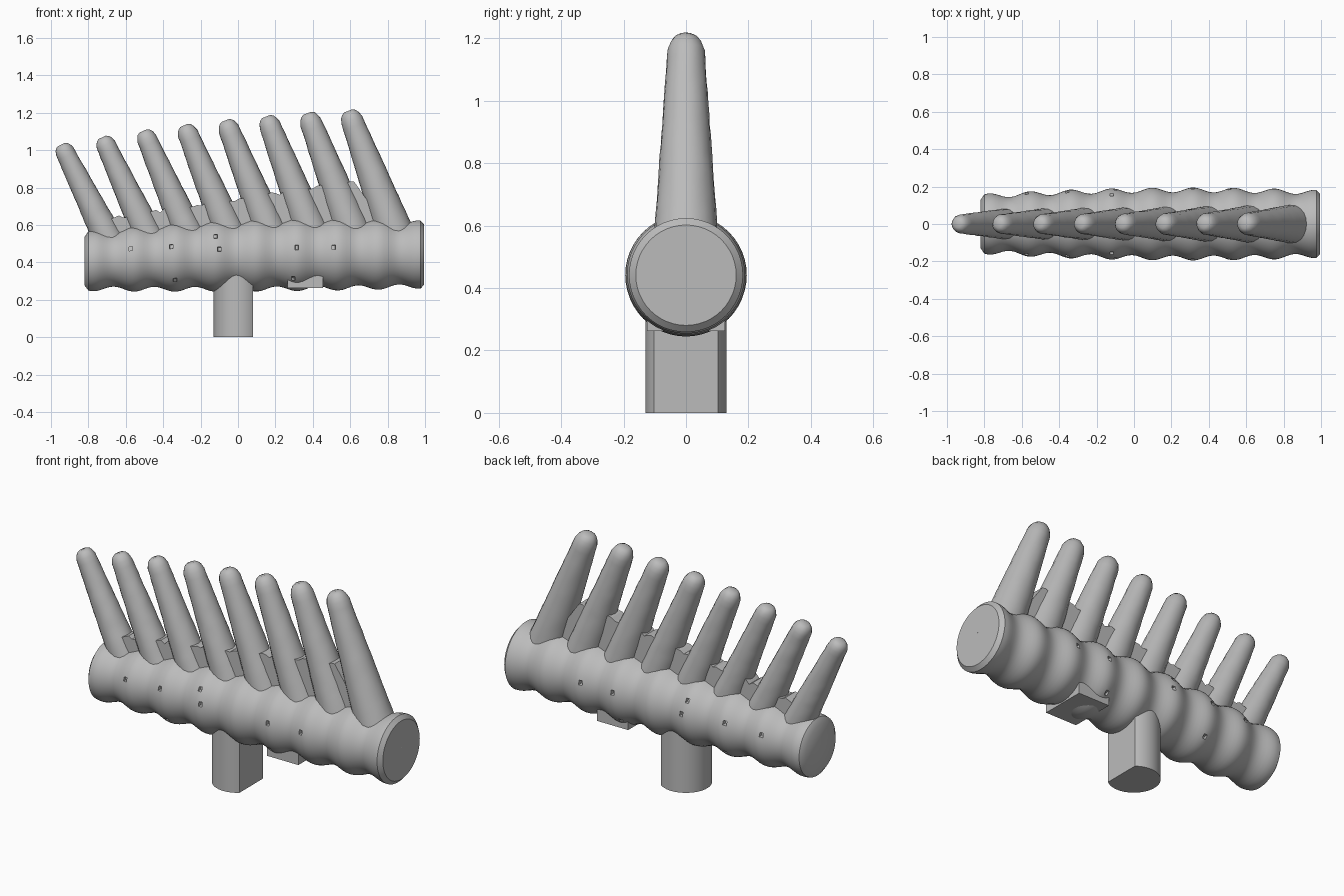
import bpy, bmesh, math, random
from mathutils import Vector

random.seed(4)
if "Cube" in bpy.data.objects:
    bpy.data.objects.remove(bpy.data.objects["Cube"], do_unlink=True)

grey = bpy.data.materials.new("plain grey")
grey.use_nodes = True
COLOR = (0.5, 0.5, 0.5, 1)
grey.diffuse_color = COLOR
grey.node_tree.nodes["Principled BSDF"].inputs["Base Color"].default_value = COLOR


def finish(name, bm, smooth_angle=40):
    """Turn a bmesh into a named, coloured object."""
    bmesh.ops.recalc_face_normals(bm, faces=bm.faces)
    mesh = bpy.data.meshes.new(name)
    bm.to_mesh(mesh)
    bm.free()
    mesh.materials.append(grey)
    obj = bpy.data.objects.new(name, mesh)
    bpy.context.collection.objects.link(obj)
    bpy.ops.object.select_all(action="DESELECT")
    obj.select_set(True)
    bpy.context.view_layer.objects.active = obj
    if smooth_angle:
        bpy.ops.object.shade_smooth_by_angle(angle=math.radians(smooth_angle))
    return obj


def tube(sections, axis, sides, jitter=0.0):
    """Loft capped circles, given as (centre, radius), square to an axis."""
    bm = bmesh.new()
    u = Vector((0, 1, 0))
    v = axis.normalized().cross(u)
    rings = []
    for centre, radius in sections:
        ring = []
        for k in range(sides):
            a = math.tau * k / sides
            r = radius + random.uniform(-jitter, jitter)
            ring.append(bm.verts.new(centre + r * (u * math.cos(a) + v * math.sin(a))))
        rings.append(ring)
    for low, high in zip(rings, rings[1:]):
        for k in range(sides):
            n = (k + 1) % sides
            bm.faces.new((low[k], low[n], high[n], high[k]))
    bm.faces.new(rings[0])
    bm.faces.new(rings[-1])
    return bm


def prism(outline, to_point, low, high):
    """Extrude a flat outline between two depths."""
    bm = bmesh.new()
    ends = [[bm.verts.new(to_point(p, d)) for p in outline] for d in (low, high)]
    for end in ends:
        bm.faces.new(end)
    for k in range(len(outline)):
        n = (k + 1) % len(outline)
        bm.faces.new((ends[0][k], ends[0][n], ends[1][n], ends[1][k]))
    return bm


# Scalloped body lying along x, slimmer at the left-hand end of the picture plane
LEFT, RIGHT, PITCH = -0.82, 0.995, 0.218


def body_section(x):
    bulge = 0.195 - 0.033 * abs((x - 0.3) / 1.1) ** 2
    wave = 0.5 - 0.5 * math.cos(math.tau * (x - 0.97) / PITCH)
    centre = 0.436 + 0.022 * x - 0.017 * x * x
    return Vector((x, 0, centre)), bulge - 0.026 * wave


STEPS = 90
sections = [body_section(LEFT + 0.02 + (RIGHT - LEFT - 0.04) * i / STEPS)
            for i in range(STEPS + 1)]
for x, scale, place in ((LEFT, 0.86, 0), (RIGHT, 0.9, len(sections) + 1)):
    centre, radius = body_section(x)
    sections.insert(place, (centre, radius * scale))
body = tube(sections, Vector((1, 0, 0)), 48)

# Small pits in the body's flanks
for x, z in ((-0.57, 0.48), (-0.35, 0.49), (-0.11, 0.46), (0.32, 0.48), (0.51, 0.48),
             (-0.13, 0.55), (-0.35, 0.28), (0.3, 0.3)):
    for side in (-1, 1):
        target = Vector((x, side * 0.18, z))
        face = min(body.faces, key=lambda f: (f.calc_center_median() - target).length)
        verts = list(face.verts)
        bmesh.ops.inset_individual(body, faces=[face], thickness=0.003)
        for vert in face.verts:
            vert.co.y -= side * 0.02
finish("body", body)

# Row of slanted tapering spines, growing toward the other end
COUNT = 8
for i in range(COUNT):
    t = i / (COUNT - 1)
    base_x = -0.72 + 1.54 * t
    tip = Vector((-0.945 + 1.535 * t, 0, 1.03 + 0.285 * t - 0.105 * t * t))
    root = Vector((base_x, 0, 0.58 + 0.02 * t))
    axis = tip - root
    wide, thin = 0.078 + 0.022 * t, 0.048 + 0.008 * t
    start = root - axis * 0.35
    rows = []
    for k in range(23):
        s = -0.3 + 1.22 * k / 22
        rows.append((root + axis * s, wide + (thin - wide) * s))
    for s, scale in ((0.96, 0.9), (0.985, 0.7), (1.0, 0.42)):
        rows.append((root + axis * s, thin * scale))
    finish(f"spine_{i + 1}", tube(rows, axis, 20, 0.0012), 50)

# Ragged web filling the lower gaps between the spines
crest = [(-0.72, 0.6)]
STEP_COUNT = 60
for k in range(STEP_COUNT):
    s = k / (STEP_COUNT - 1)
    crest.append((-0.68 + 1.3 * s, 0.635 + 0.195 * s + random.uniform(-0.012, 0.012)))
outline = crest + [(0.82, 0.55), (0.8, 0.45), (-0.7, 0.45)]
finish("web", prism(outline, lambda p, d: (p[0], d, p[1]), -0.045, 0.045), 0)

# Round post with one flat side
FLAT, POST = 0.08, 0.13
cut = math.acos(FLAT / POST)
arc = [cut + (math.tau - 2 * cut) * k / 40 for k in range(41)]
outline = [(POST * math.cos(a), POST * math.sin(a)) for a in arc]
finish("post", prism(outline, lambda p, d: (p[0], p[1], d), 0, 0.42))

# Square block whose lower corners show beneath the body
outline = [(0.265, -0.125), (0.455, -0.125), (0.455, 0.125), (0.265, 0.125)]
finish("under_block", prism(outline, lambda p, d: (p[0], p[1], d), 0.262, 0.4), 0)
